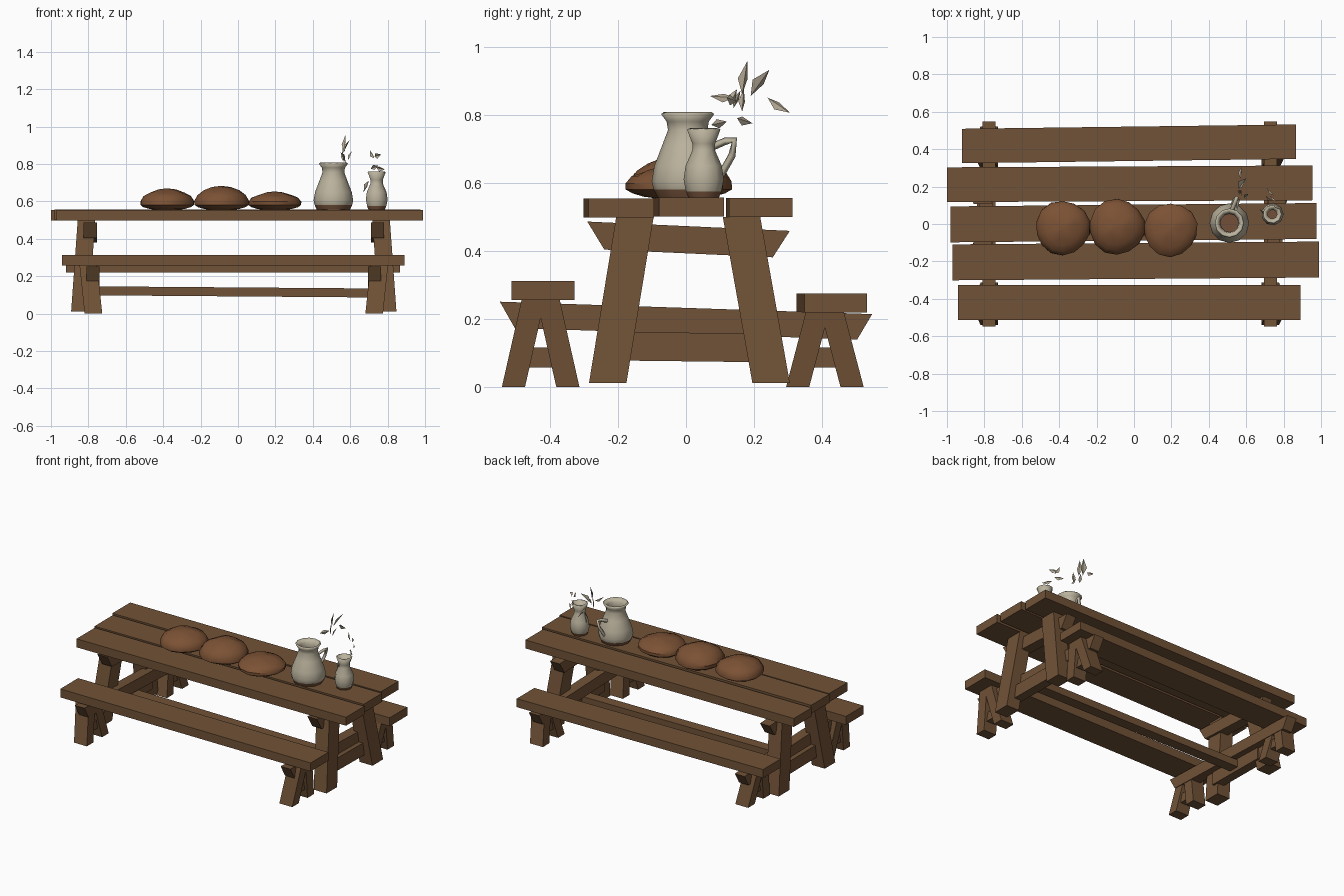
import bpy, bmesh, math, random
from mathutils import Vector

random.seed(4)
if "Cube" in bpy.data.objects:
    bpy.data.objects.remove(bpy.data.objects["Cube"])


def material(name, rgb):
    m = bpy.data.materials.new(name)
    m.use_nodes = True
    m.diffuse_color = (*rgb, 1)
    m.node_tree.nodes["Principled BSDF"].inputs["Base Color"].default_value = (*rgb, 1)
    return m


WOOD = material("brown wood", (.165, .085, .038))
CRUST = material("bread crust", (.2, .084, .035))
CLAY = material("pale clay", (.5, .45, .34))
STAIN = material("clay stain", (.17, .08, .04))
LEAF = material("dry leaf", (.47, .41, .31))


def finish(name, bm, mats, smooth=0):
    bmesh.ops.recalc_face_normals(bm, faces=bm.faces)
    mesh = bpy.data.meshes.new(name)
    bm.to_mesh(mesh)
    bm.free()
    for m in mats:
        mesh.materials.append(m)
    ob = bpy.data.objects.new(name, mesh)
    bpy.context.collection.objects.link(ob)
    if smooth:
        for o in bpy.context.selected_objects:
            o.select_set(False)
        ob.select_set(True)
        bpy.context.view_layer.objects.active = ob
        bpy.ops.object.shade_smooth_by_angle(angle=math.radians(smooth))
    return ob


def beam(name, start, end, u, v, slant=0):
    """Four-sided timber; u and v are half-widths, slant lengthens the v side."""
    bm = bmesh.new()
    start, end, u, v = map(Vector, (start, end, u, v))
    along = (end - start).normalized() * slant
    rings = []
    for p, s in ((start, -along), (end, along)):
        rings.append([bm.verts.new(p + u * a + (v + s) * b)
                      for a, b in ((-1, -1), (1, -1), (1, 1), (-1, 1))])
    a, b = rings
    bm.faces.new(a)
    bm.faces.new(b)
    for i in range(4):
        j = (i + 1) % 4
        bm.faces.new((a[i], a[j], b[j], b[i]))
    return finish(name, bm, [WOOD])


# Planks: name, x range, centre y at each end, centre z, half width
for name, x0, x1, y0, y1, z, w in (
        ("table_plank_back", -1, .955, .21, .22, .527, .093),
        ("table_plank_middle", -.98, .975, -.002, .016, .529, .096),
        ("table_plank_front", -.97, .99, -.205, -.19, .526, .096),
        ("bench_seat_back", -.92, .865, .417, .44, .247, .092),
        ("bench_seat_front", -.94, .89, -.42, -.42, .284, .093)):
    beam(name, (x0, y0, z), (x1, y1, z), (0, w, 0), (0, 0, .028))

# Trestles at both ends
for side, s, shift in (("left", 1, 0), ("right", -1, .045)):
    def X(x):
        return s * (x + shift)

    beam(f"upper_crossbeam_{side}", (X(.745), -.265, .445), (X(.745), .28, .42),
         (.035, 0, 0), (0, 0, .04), .025)
    beam(f"lower_crossbeam_{side}", (X(.73), -.525, .212), (X(.73), .525, .177),
         (.035, 0, 0), (0, 0, .038), .022)
    beam(f"leg_brace_{side}", (X(.765), -.2, .12), (X(.765), .22, .115),
         (.03, 0, 0), (0, 0, .042))
    for end, t, foot, top in (("front", -1, .23, .15), ("back", 1, .25, .163)):
        beam(f"table_leg_{end}_{side}", (X(.8), t * foot, .012), (X(.765), t * top, .5),
             (.047, 0, 0), (0, .055, 0))
    # Splayed bench legs with a small tie
    for end, y, h in (("front", -.427, .256), ("back", .408, .22)):
        for k, part in ((-1, "outer"), (1, "inner")):
            beam(f"bench_{end}_{part}_leg_{side}", (X(.728), y + k * .08, 0),
                 (X(.755), y + k * .022, h), (.047, 0, 0), (0, .034, 0))
        beam(f"bench_{end}_tie_{side}", (X(.735), y - .06, .087), (X(.735), y + .06, .087),
             (.03, 0, 0), (0, 0, .029))

beam("long_stretcher", (-.8, 0, .122), (.76, 0, .11), (0, .035, 0), (0, 0, .024))


# Loaves: lumpy flattened domes with scored tops
def loaf(name, x, y, r, height):
    bm = bmesh.new()
    bmesh.ops.create_uvsphere(bm, u_segments=14, v_segments=9, radius=1)
    phase = random.random() * 3
    for v in bm.verts:
        a = math.atan2(v.co.y, v.co.x)
        rim = math.hypot(v.co.x, v.co.y)
        wob = 1 + .025 * math.sin(3 * a + phase) + random.uniform(-.015, .015)
        up = v.co.z
        z = .032 + up * (height - .032) if up > 0 else .032 + up * .036
        if up > .5:
            z -= .006 * (1 + math.cos(4 * a + phase)) * rim
        v.co = (x + v.co.x * r * wob, y + v.co.y * r * wob, .555 + z)
    finish(name, bm, [CRUST], 35)


loaf("bread_loaf_large", -.38, -.02, .148, .115)
loaf("bread_loaf_middle", -.09, -.015, .15, .128)
loaf("bread_loaf_small", .195, -.03, .145, .098)


# Clay vessels turned from a profile, open at the top
def vessel(name, x, y, profile, sides):
    bm = bmesh.new()
    rings = []
    for r, z in profile:
        rings.append([bm.verts.new((x + r * math.cos(i * math.tau / sides),
                                    y + r * math.sin(i * math.tau / sides), z))
                      for i in range(sides)])
    bm.faces.new(rings[0])
    for a, b in zip(rings, rings[1:]):
        for i in range(sides):
            j = (i + 1) % sides
            bm.faces.new((a[i], a[j], b[j], b[i]))
    for f in bm.faces:
        f.material_index = int(f.calc_center_median().z < .568)
    ob = finish(name, bm, [CLAY, STAIN], 40)
    wall = ob.modifiers.new("wall", 'SOLIDIFY')
    wall.thickness = .01
    wall.offset = -1


vessel("pitcher", .51, .005, ((.088, .555), (.1, .58), (.106, .605), (.098, .65),
                              (.075, .71), (.058, .755), (.062, .78), (.078, .802)), 12)
vessel("small_vase", .74, .052, ((.045, .555), (.053, .575), (.06, .61), (.054, .65),
                                 (.034, .695), (.034, .715), (.05, .757)), 9)

# Pitcher handle: flat strap swept along a path
curve = bpy.data.curves.new("pitcher_handle", 'CURVE')
curve.dimensions = '3D'
curve.bevel_depth = .011
curve.bevel_resolution = 0
path = ((.52, .065, .7), (.54, .115, .722), (.55, .142, .725), (.54, .135, .68), (.525, .098, .615))
spline = curve.splines.new('POLY')
spline.points.add(len(path) - 1)
for p, co in zip(spline.points, path):
    p.co = (*co, 1)
curve.materials.append(CLAY)
bpy.context.collection.objects.link(bpy.data.objects.new("pitcher_handle", curve))


# Leaves: folded kites floating above each vessel
def leaves(name, pairs):
    bm = bmesh.new()
    for base, tip, w in pairs:
        base, tip = Vector(base), Vector(tip)
        d = (tip - base).normalized()
        side = d.cross(Vector((.7, .5, .2))).normalized()
        fold = d.cross(side) * w * .6
        mid = base.lerp(tip, .45)
        p = [bm.verts.new(c) for c in
             (base, mid + side * w + fold, tip, mid - side * w + fold)]
        bm.faces.new((p[0], p[1], p[2]))
        bm.faces.new((p[0], p[2], p[3]))
    finish(name, bm, [LEAF])


leaves("pitcher_leaves", (
    ((.57, .165, .86), (.575, .18, .957), .017),
    ((.56, .19, .855), (.6, .245, .932), .02),
    ((.57, .14, .85), (.55, .07, .855), .014),
    ((.565, .165, .81), (.56, .17, .875), .012),
    ((.57, .24, .85), (.575, .305, .806), .015),
    ((.59, .14, .82), (.61, .16, .87), .012)))
leaves("vase_leaves", (
    ((.73, .13, .83), (.705, .15, .875), .014),
    ((.73, .15, .84), (.765, .12, .85), .016),
    ((.74, .12, .78), (.785, .075, .77), .014),
    ((.75, .15, .79), (.71, .195, .775), .014),
    ((.7, .06, .71), (.672, .08, .65), .014)))
